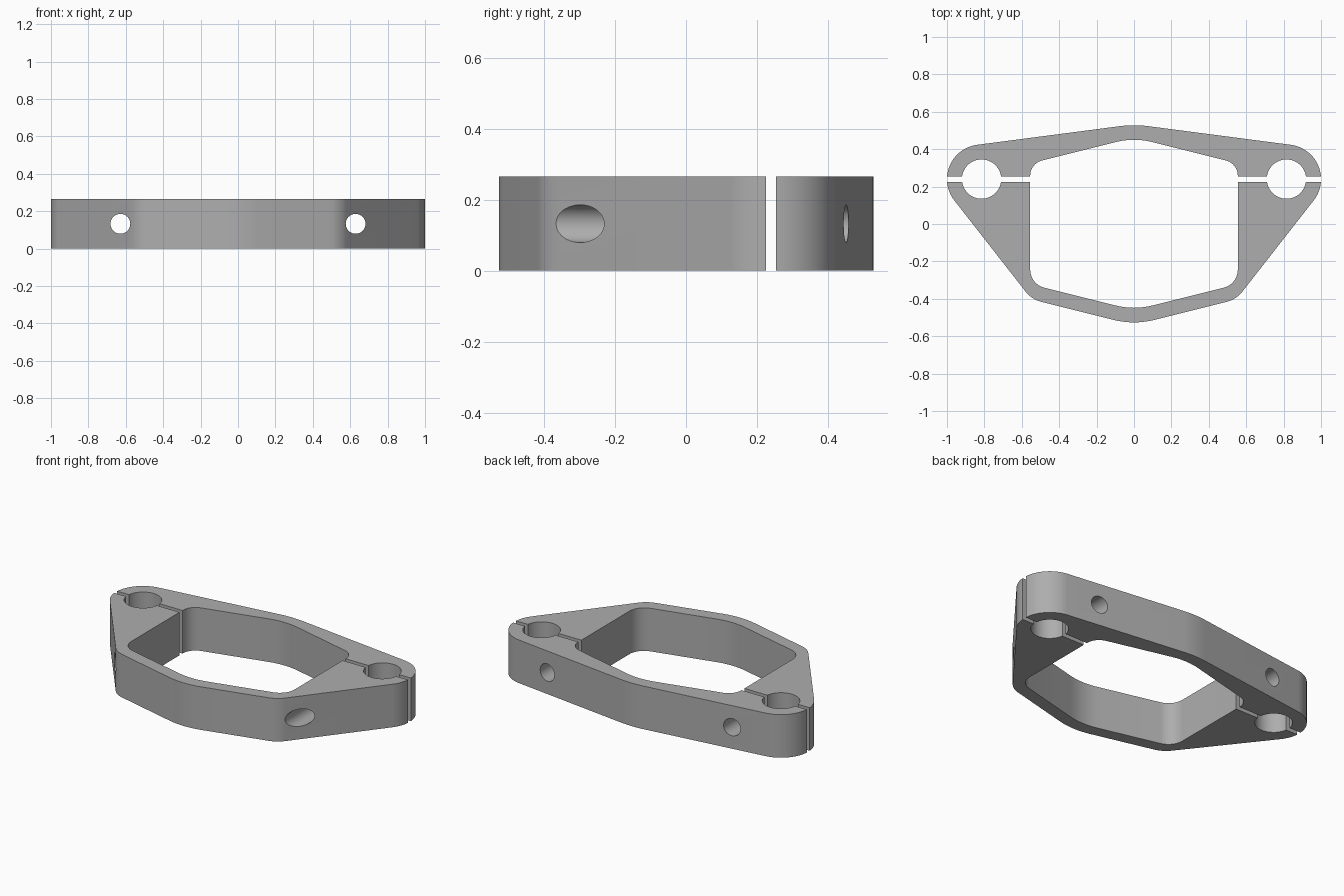
import bpy, bmesh, math
from mathutils import Vector

if "Cube" in bpy.data.objects:
    bpy.data.objects.remove(bpy.data.objects["Cube"])

HEIGHT = 0.265
PIN = Vector((0.815, 0.24))      # centre of the clamp eye
EYE_R, OUTER_R = 0.105, 0.185
BOLT_X, BOLT_R = 0.629, 0.053

steel = bpy.data.materials.new("grey metal")
steel.diffuse_color = (0.42, 0.42, 0.42, 1)
steel.use_nodes = True
steel.node_tree.nodes["Principled BSDF"].inputs["Base Color"].default_value = steel.diffuse_color


def arc(radius, a0, a1, n):
    """Corner entries (x, y, fillet 0) along an arc about the clamp eye."""
    return [(PIN.x + radius * math.cos(a0 + (a1 - a0) * i / n),
             PIN.y + radius * math.sin(a0 + (a1 - a0) * i / n), 0)
            for i in range(n + 1)]


def fillet(corners):
    """Round every corner (x, y, r) that has a radius."""
    pts = []
    for i, (x, y, r) in enumerate(corners):
        p = Vector((x, y))
        if r == 0:
            pts.append(p)
            continue
        a = (Vector(corners[i - 1][:2]) - p).normalized()
        b = (Vector(corners[(i + 1) % len(corners)][:2]) - p).normalized()
        half = a.angle(b) / 2
        centre = p + (a + b).normalized() * r / math.sin(half)
        u = p + a * r / math.tan(half) - centre
        v = p + b * r / math.tan(half) - centre
        sweep, n = u.angle(v), 10
        for k in range(n + 1):
            t = k / n
            pts.append(centre + (u * math.sin((1 - t) * sweep)
                                 + v * math.sin(t * sweep)) / math.sin(sweep))
    return pts


def mirror(side):
    """Right-hand corners from outer apex to inner apex, closed on the left."""
    return side + [(-x, y, r) for x, y, r in reversed(side[1:-1])]


def half_ring(name, outer_apex, outer_corner, slot_y, outer_angle, inner):
    d = slot_y - PIN.y
    a_out, a_eye = math.asin(d / OUTER_R), math.asin(d / EYE_R)
    sign = 1 if d > 0 else -1
    side = [outer_apex] + outer_corner
    side += arc(OUTER_R, outer_angle, a_out, 24)
    side += arc(EYE_R, a_eye, sign * math.pi - a_eye, 32)
    side += [(0.555, slot_y, 0)] + inner
    pts = fillet(mirror(side))

    bm = bmesh.new()
    face = bm.faces.new([bm.verts.new((p.x, p.y, 0)) for p in pts])
    top = bmesh.ops.extrude_face_region(bm, geom=[face])["geom"]
    bmesh.ops.translate(bm, vec=(0, 0, HEIGHT),
                        verts=[g for g in top if isinstance(g, bmesh.types.BMVert)])
    bmesh.ops.recalc_face_normals(bm, faces=bm.faces)
    mesh = bpy.data.meshes.new(name)
    bm.to_mesh(mesh)
    bm.free()
    mesh.materials.append(steel)
    ob = bpy.data.objects.new(name, mesh)
    bpy.context.collection.objects.link(ob)
    return ob


# Rear half: shallow peaked outer edge
rear = half_ring("rear_clamp_half", (0, 0.533, 0.6), [], 0.253,
                 math.atan2(1, 0.131),
                 [(0.555, 0.324, 0.085), (0, 0.4625, 0.4)])

# Front half: deep tapered sides
front = half_ring("front_clamp_half", (0, -0.54, 0.45), [(0.547, -0.403, 0.15)],
                  0.225, math.atan2(-1, 1.28),
                  [(0.555, -0.322, 0.1), (0, -0.46, 0.4)])

# Bolt holes running front to back
cutters = []
for x in (-BOLT_X, BOLT_X):
    bpy.ops.mesh.primitive_cylinder_add(vertices=48, radius=BOLT_R, depth=2,
                                        location=(x, 0, HEIGHT / 2),
                                        rotation=(math.pi / 2, 0, 0))
    cutter = bpy.context.object
    cutter.name = "bolt_hole_cutter"
    cutter.data.materials.append(steel)
    cutter.hide_render = True
    cutters.append(cutter)

for ob in (rear, front):
    bpy.ops.object.select_all(action="DESELECT")
    ob.select_set(True)
    bpy.context.view_layer.objects.active = ob
    for cutter in cutters:
        mod = ob.modifiers.new("bolt_hole", "BOOLEAN")
        mod.operation, mod.solver, mod.object = "DIFFERENCE", "EXACT", cutter
        bpy.ops.object.modifier_apply(modifier=mod.name)
    bpy.ops.object.shade_smooth_by_angle(angle=math.radians(25))

for cutter in cutters:
    bpy.data.objects.remove(cutter, do_unlink=True)
